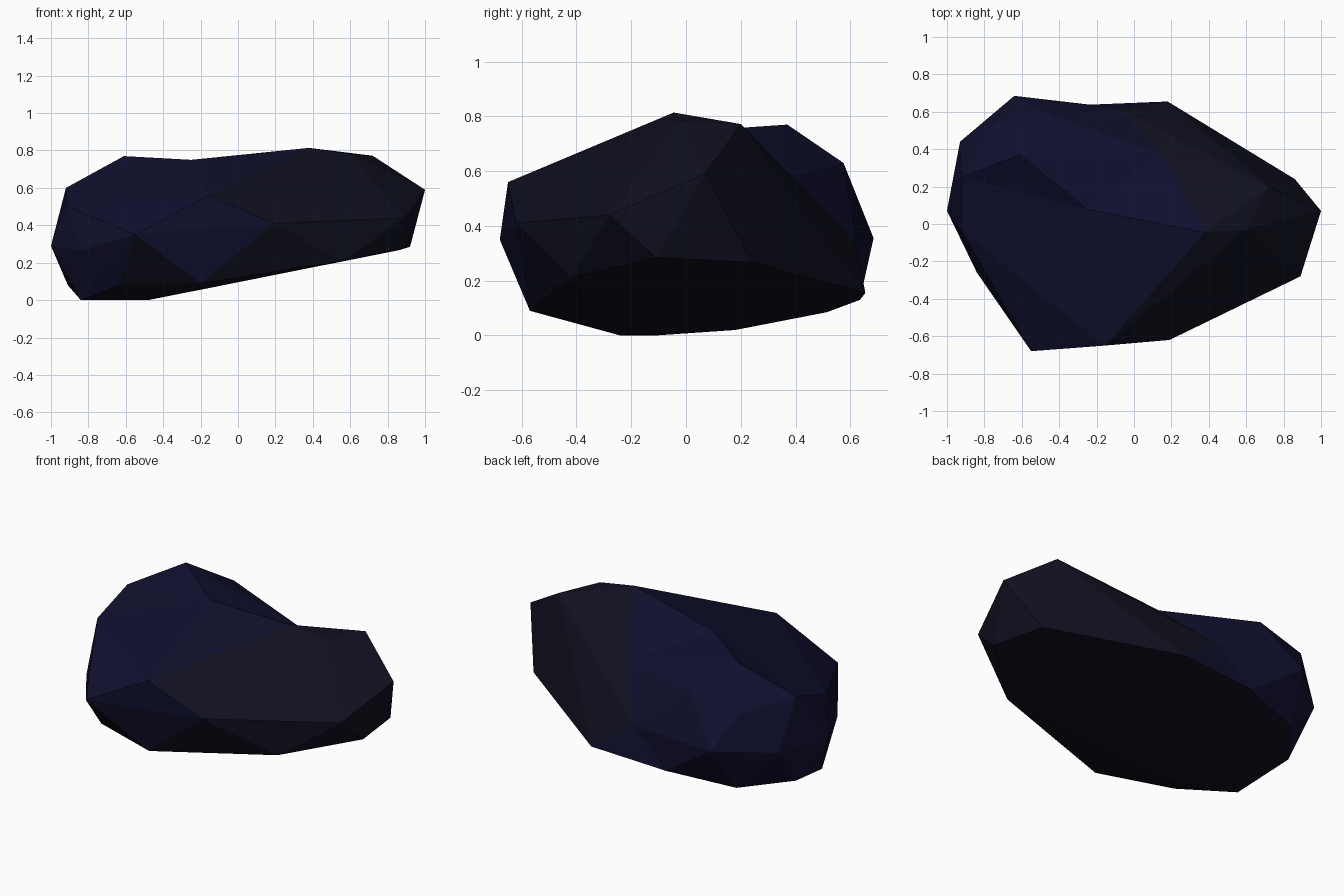
import bpy, bmesh
from mathutils import Vector

if "Cube" in bpy.data.objects:
    bpy.data.objects.remove(bpy.data.objects["Cube"])

# Key corners of the boulder, grouped by region
crown = [(-.61, .37, .77), (.38, -.045, .814), (.6, -.03, .782), (.72, .2, .772)]
shoulder = [(-.92, .25, .6), (-.92, -.04, .505), (-.155, -.65, .56), (1, .07, .59),
            (-.43, .575, .63), (-.75, .54, .565)]
waist = [(-1, .07, .29), (-.84, -.26, .265), (-.55, -.68, .35), (.19, -.62, .41),
         (.89, -.28, .44), (.92, -.11, .285), (.86, .24, .267),
         (-.64, .685, .355), (-.93, .44, .33)]
base = [(-.2, -.57, .09), (.56, -.42, .21), (-.48, -.24, 0), (-.84, -.11, 0), (-.635, -.41, .08),
        (-.91, .24, .08), (-.7, .515, .085), (.18, .655, .155), (-.6, .18, .02)]
# Dents: hulled slightly proud, then pressed in
dents = [((.14, .42, .795), (.14, .38, .58)), ((-.25, .08, .83), (-.25, .08, .75)),
         ((-.08, .70, .37), (-.08, .62, .34)), ((-.3, .70, .13), (-.31, .635, .13))]

bm = bmesh.new()
for p in crown + shoulder + waist + base:
    bm.verts.new(p)
pressed = [(bm.verts.new(proud), Vector(final)) for proud, final in dents]
bmesh.ops.convex_hull(bm, input=list(bm.verts))
bmesh.ops.delete(bm, geom=[v for v in bm.verts if not v.link_faces], context='VERTS')
for v, final in pressed:
    if v.is_valid:
        v.co = final
bmesh.ops.recalc_face_normals(bm, faces=list(bm.faces))
bm.normal_update()

# Colour: grey stone on the right and underside, blue stone elsewhere
for f in bm.faces:
    c = f.calc_center_median()
    d = c.y + .05
    edge = .3 - (.5 * d if d > 0 else -.7 * d)
    f.material_index = 1 if c.x > edge or f.normal.z < -.5 else 0
    f.smooth = False

mesh = bpy.data.meshes.new("boulder")
bm.to_mesh(mesh)
bm.free()
for name, col in (("dark blue stone", (.005, .005, .028, 1)), ("dark grey stone", (.005, .005, .014, 1))):
    m = bpy.data.materials.new(name)
    m.diffuse_color = col
    m.use_nodes = True
    m.node_tree.nodes["Principled BSDF"].inputs["Base Color"].default_value = m.diffuse_color
    mesh.materials.append(m)
bpy.context.collection.objects.link(bpy.data.objects.new("boulder", mesh))
